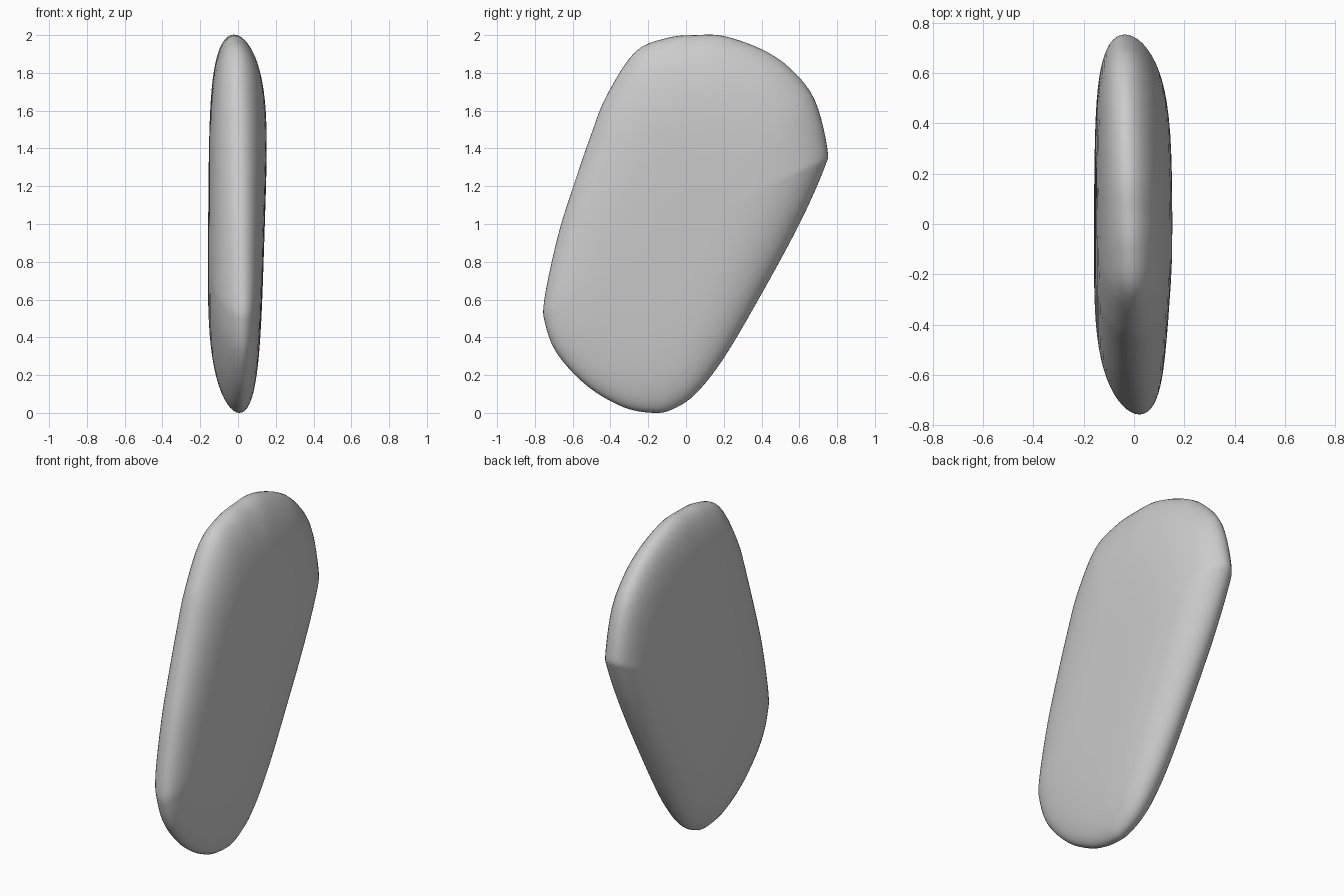
import bpy, bmesh, math
from mathutils import Vector

if "Cube" in bpy.data.objects:
    bpy.data.objects.remove(bpy.data.objects["Cube"])

# Side outline (y, z), clockwise from the top
OUTLINE = [(0.05, 2.0), (0.2, 1.995), (0.4, 1.925), (0.55, 1.825), (0.68, 1.66),
           (0.748, 1.4), (0.73, 1.29), (0.6, 1.0), (0.4, 0.63), (0.2, 0.29),
           (0.05, 0.10), (-0.07, 0.02), (-0.17, 0.0), (-0.33, 0.03), (-0.52, 0.14),
           (-0.68, 0.31), (-0.745, 0.47), (-0.75, 0.6), (-0.68, 0.93), (-0.6, 1.19),
           (-0.5, 1.48), (-0.42, 1.68), (-0.27, 1.91), (-0.1, 1.985)]
STEPS = 5
RINGS = 40
CENTRE = Vector((0.0, 1.0))


def smooth_closed(points):
    """Closed Catmull-Rom curve through the points."""
    pts = [Vector(p) for p in points]
    n, out = len(pts), []
    for i in range(n):
        a, b, c, d = (pts[(i + k) % n] for k in (-1, 0, 1, 2))
        for j in range(STEPS):
            t = j / STEPS
            out.append(0.5 * (2 * b + (c - a) * t + (2 * a - 5 * b + 4 * c - d) * t * t
                              + (3 * b - a - 3 * c + d) * t ** 3))
    return out


def slab_point(rim, angle):
    """Rounded, slightly twisted slab: thicker at the top than at the bottom."""
    s = math.sin(angle)
    y, z = CENTRE + (rim - CENTRE) * s
    half = 0.15 + 0.012 * (z - 1)
    side = math.copysign(math.sqrt(max(0.0, 1 - s ** 4)), math.cos(angle))
    mid = -0.008 + 0.02 * (z - 1) - s ** 3 * (0.03 * (z - 1) + 0.033 * y)
    return (mid + half * side, y, z)


# Pebble body: rings from the right face, around the rim, to the left face
bm = bmesh.new()
curve = smooth_closed(OUTLINE)
n = len(curve)
rings = [[bm.verts.new(slab_point(p, math.pi * k / RINGS)) for p in curve]
         for k in range(1, RINGS)]
for r0, r1 in zip(rings, rings[1:]):
    for i in range(n):
        j = (i + 1) % n
        bm.faces.new((r0[i], r0[j], r1[j], r1[i]))
for ring, angle in ((rings[0], 0.0), (rings[-1], math.pi)):
    pole = bm.verts.new(slab_point(CENTRE, angle))
    for i in range(n):
        bm.faces.new((pole, ring[i], ring[(i + 1) % n]))
bmesh.ops.recalc_face_normals(bm, faces=bm.faces)
for f in bm.faces:
    f.smooth = True
mesh = bpy.data.meshes.new("pebble_slab")
bm.to_mesh(mesh)
bm.free()
bpy.context.collection.objects.link(bpy.data.objects.new("pebble_slab", mesh))
